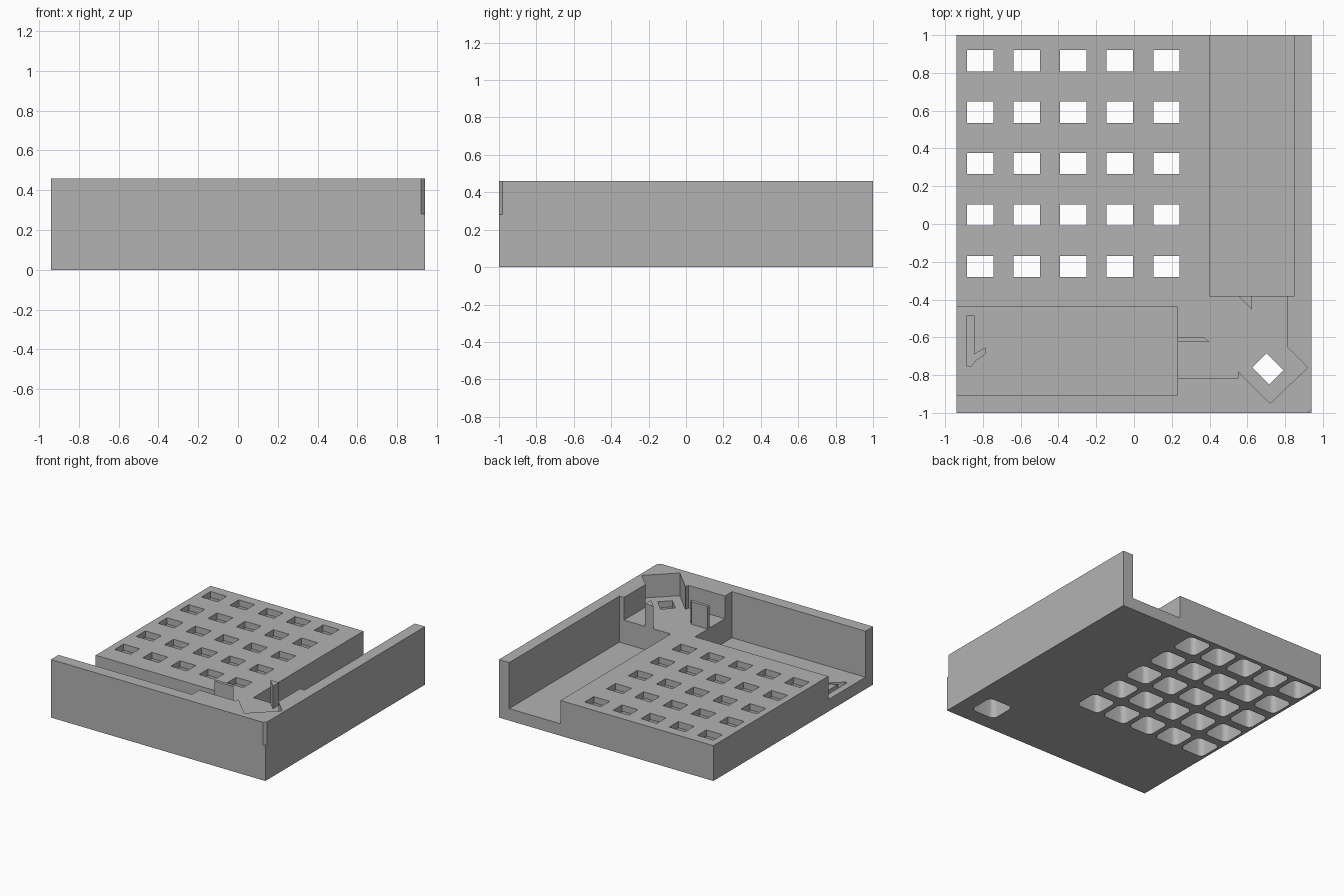
import bpy, bmesh, math
from mathutils import Matrix, Vector

cube = bpy.data.objects.get("Cube")
if cube:
    bpy.data.objects.remove(cube, do_unlink=True)

grey = bpy.data.materials.new("plain grey")
grey.use_nodes = True
grey.diffuse_color = (0.45, 0.45, 0.45, 1)
grey.node_tree.nodes["Principled BSDF"].inputs["Base Color"].default_value = grey.diffuse_color

TOP, DECK, FLOOR = 0.46, 0.28, 0.095
PLATE = 0.05  # deck thickness above the key pockets


def prisms(name, outlines, z0, z1):
    """One object made of upright prisms, one for each outline."""
    bm = bmesh.new()
    for outline in outlines:
        face = bm.faces.new([bm.verts.new((x, y, z0)) for x, y in outline])
        moved = bmesh.ops.extrude_face_region(bm, geom=[face])["geom"]
        verts = [v for v in moved if isinstance(v, bmesh.types.BMVert)]
        bmesh.ops.translate(bm, verts=verts, vec=(0, 0, z1 - z0))
    bmesh.ops.recalc_face_normals(bm, faces=bm.faces)
    mesh = bpy.data.meshes.new(name)
    bm.to_mesh(mesh)
    bm.free()
    mesh.materials.append(grey)
    obj = bpy.data.objects.new(name, mesh)
    bpy.context.collection.objects.link(obj)
    return obj


def rect(x0, y0, x1, y1):
    return [(x0, y0), (x1, y0), (x1, y1), (x0, y1)]


def block(centre, w, d, angle=0):
    turn = Matrix.Rotation(math.radians(angle), 2)
    return [tuple(turn @ Vector(p) + Vector(centre))
            for p in rect(-w / 2, -d / 2, w / 2, d / 2)]


def rounded(centre, size, r, steps=6):
    pts = []
    for i, (sx, sy) in enumerate(((1, 1), (-1, 1), (-1, -1), (1, -1))):
        for k in range(steps + 1):
            a = math.pi / 2 * (i + k / steps)
            pts.append((centre[0] + sx * (size / 2 - r) + r * math.cos(a),
                        centre[1] + sy * (size / 2 - r) + r * math.sin(a)))
    return pts


def cut(target, name, outlines, z0, z1):
    cutter = prisms(name, outlines, z0, z1)
    cutter.hide_render = True
    mod = target.modifiers.new(name, "BOOLEAN")
    mod.operation = "DIFFERENCE"
    mod.solver = "EXACT"
    mod.object = cutter
    bpy.context.view_layer.objects.active = target
    bpy.ops.object.modifier_apply(modifier=mod.name)
    bpy.data.objects.remove(cutter, do_unlink=True)


# Solid tray
tray = prisms("tray", [rect(-0.94, -1, 0.94, 1)], 0, TOP)

# Open space above the deck, leaving the front and left walls
clearing = [(-1.1, -0.905), (0.23, -0.905), (0.23, -0.815), (0.55, -0.815),
            (0.55, -0.78), (0.72, -0.95), (0.92, -0.76), (0.81, -0.65),
            (0.81, -0.38), (0.85, -0.38), (0.85, 1.1), (-1.1, 1.1)]
cut(tray, "deck_clearing", [clearing], DECK, 1)

# Sunken channels beside the walls
cut(tray, "channels", [rect(0.40, -0.38, 0.85, 1.1),
                       rect(-1.1, -0.905, 0.23, -0.44)], FLOOR, 0.8)

# Chamfer on the upper outside corner
cut(tray, "corner_chamfer", [[(0.92, -1), (0.92, -1.1), (1.1, -1.1),
                              (1.1, -0.98), (0.94, -0.98)]], DECK, 0.7)

# Grid of key holes, with wider rounded pockets below
keys = [(-0.815 + 0.2468 * i, 0.865 - 0.2725 * j)
        for i in range(5) for j in range(5)]
knob = (0.708, -0.767)
cut(tray, "key_pockets", [rounded(c, 0.205, 0.04) for c in keys]
    + [rounded(knob, 0.215, 0.04)], -0.1, DECK - PLATE)
cut(tray, "key_holes", [block(c, 0.14, 0.113) for c in keys]
    + [block(knob, 0.127, 0.107, -45)], DECK - PLATE - 0.05, 0.6)

# Shallow hook-shaped recess in the front channel
hook = [(-0.885, -0.485), (-0.885, -0.755), (-0.865, -0.755), (-0.835, -0.72),
        (-0.785, -0.685), (-0.785, -0.655), (-0.848, -0.69), (-0.848, -0.485)]
cut(tray, "hook_recess", [hook], FLOOR - 0.04, 0.2)

# Upright guide tabs on the deck
tabs = {
    "front_tab": [(0.23, -0.625), (0.40, -0.625), (0.37, -0.6), (0.23, -0.6)],
    "side_tab": [(0.55, -0.38), (0.625, -0.455), (0.625, -0.38)],
}
for name, outline in tabs.items():
    prisms(name, [outline], DECK, TOP)

# Smooth pocket corners, sharp edges elsewhere
bpy.ops.object.select_all(action="DESELECT")
tray.select_set(True)
bpy.context.view_layer.objects.active = tray
bpy.ops.object.shade_smooth_by_angle(angle=math.radians(30))
